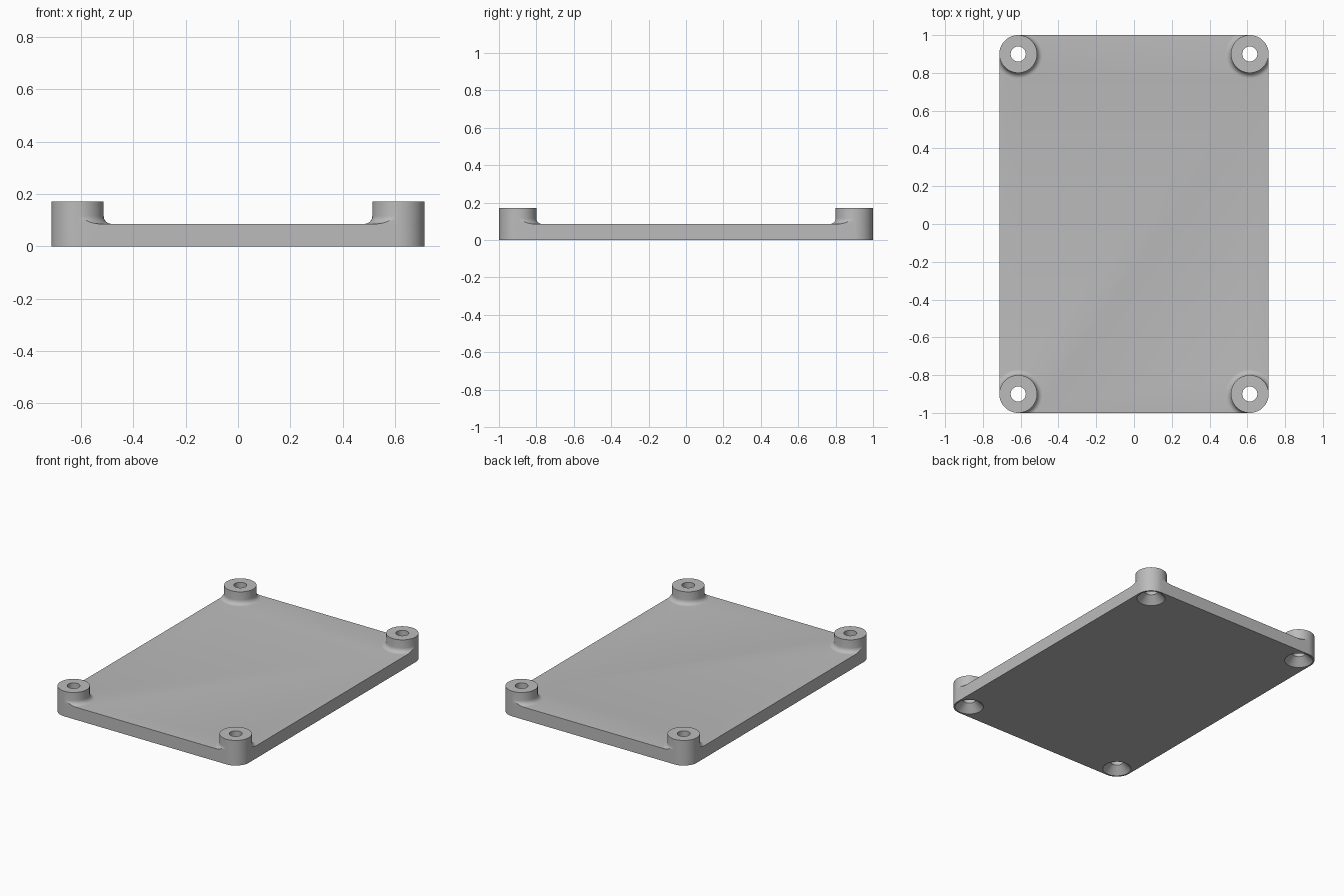
import bpy, bmesh, math

HALF_X, HALF_Y = 0.713, 1.0
R = 0.1                       # corner and boss radius
PLATE, TOP, FILLET = 0.086, 0.172, 0.03
SEG = 64
CENTRES = [(sx * (HALF_X - R), sy * (HALF_Y - R)) for sx in (-1, 1) for sy in (-1, 1)]

if "Cube" in bpy.data.objects:
    bpy.data.objects.remove(bpy.data.objects["Cube"])

grey = bpy.data.materials.new("plain_grey")
grey.use_nodes = True
grey.diffuse_color = (0.5, 0.5, 0.5, 1)
grey.node_tree.nodes["Principled BSDF"].inputs["Base Color"].default_value = (0.5, 0.5, 0.5, 1)


def make_object(name, bm):
    bmesh.ops.recalc_face_normals(bm, faces=bm.faces)
    mesh = bpy.data.meshes.new(name)
    bm.to_mesh(mesh)
    bm.free()
    mesh.materials.append(grey)
    obj = bpy.data.objects.new(name, mesh)
    bpy.context.collection.objects.link(obj)
    return obj


def rounded_slab(name, height):
    """Rounded rectangle standing on the ground."""
    bm = bmesh.new()
    outline = []
    quarter = SEG // 4
    for i, (sx, sy) in enumerate([(1, 1), (-1, 1), (-1, -1), (1, -1)]):
        for k in range(quarter + 1):
            a = math.tau * (i * quarter + k) / SEG
            outline.append(bm.verts.new((sx * (HALF_X - R) + R * math.cos(a),
                                         sy * (HALF_Y - R) + R * math.sin(a), 0)))
    base = bm.faces.new(outline)
    top = bmesh.ops.extrude_face_region(bm, geom=[base], use_keep_orig=True)
    bmesh.ops.translate(bm, vec=(0, 0, height),
                        verts=[v for v in top["geom"] if isinstance(v, bmesh.types.BMVert)])
    return make_object(name, bm)


def turned_at_corners(name, profile):
    """Revolve an (r, z) profile into a closed solid at all four corners."""
    bm = bmesh.new()
    for cx, cy in CENTRES:
        rings = [[bm.verts.new((cx + r * math.cos(math.tau * k / SEG),
                                cy + r * math.sin(math.tau * k / SEG), z))
                  for k in range(SEG)] for r, z in profile]
        for lo, hi in zip(rings, rings[1:]):
            for k in range(SEG):
                n = (k + 1) % SEG
                bm.faces.new((lo[k], lo[n], hi[n], hi[k]))
        bm.faces.new(rings[0])
        bm.faces.new(rings[-1])
    return make_object(name, bm)


def combine(target, other, operation):
    mod = target.modifiers.new(operation.lower(), 'BOOLEAN')
    mod.operation, mod.object, mod.solver = operation, other, 'EXACT'
    bpy.context.view_layer.objects.active = target
    bpy.ops.object.modifier_apply(modifier=mod.name)
    bpy.data.objects.remove(other)


# Base plate
plate = rounded_slab("mounting_plate", PLATE)

# Bosses with a fillet at the foot, trimmed to the plate outline
arc = [(R + FILLET * (1 - math.sin(a)), PLATE + FILLET * (1 - math.cos(a)))
       for a in (math.pi / 2 * k / 8 for k in range(9))]
bosses = turned_at_corners("corner_bosses", [(R + FILLET, 0)] + arc + [(R, TOP)])
combine(bosses, rounded_slab("outline_trim", TOP + R), 'INTERSECT')
combine(plate, bosses, 'UNION')

# Through holes, countersunk from below
holes = turned_at_corners("screw_holes", [(0.095, -0.005), (0.09, 0), (0.04, 0.05), (0.04, TOP + 0.05)])
combine(plate, holes, 'DIFFERENCE')

# Smooth curved walls, keep edges sharp
bpy.ops.object.select_all(action='DESELECT')
plate.select_set(True)
bpy.context.view_layer.objects.active = plate
bpy.ops.object.shade_smooth_by_angle(angle=math.radians(30))
